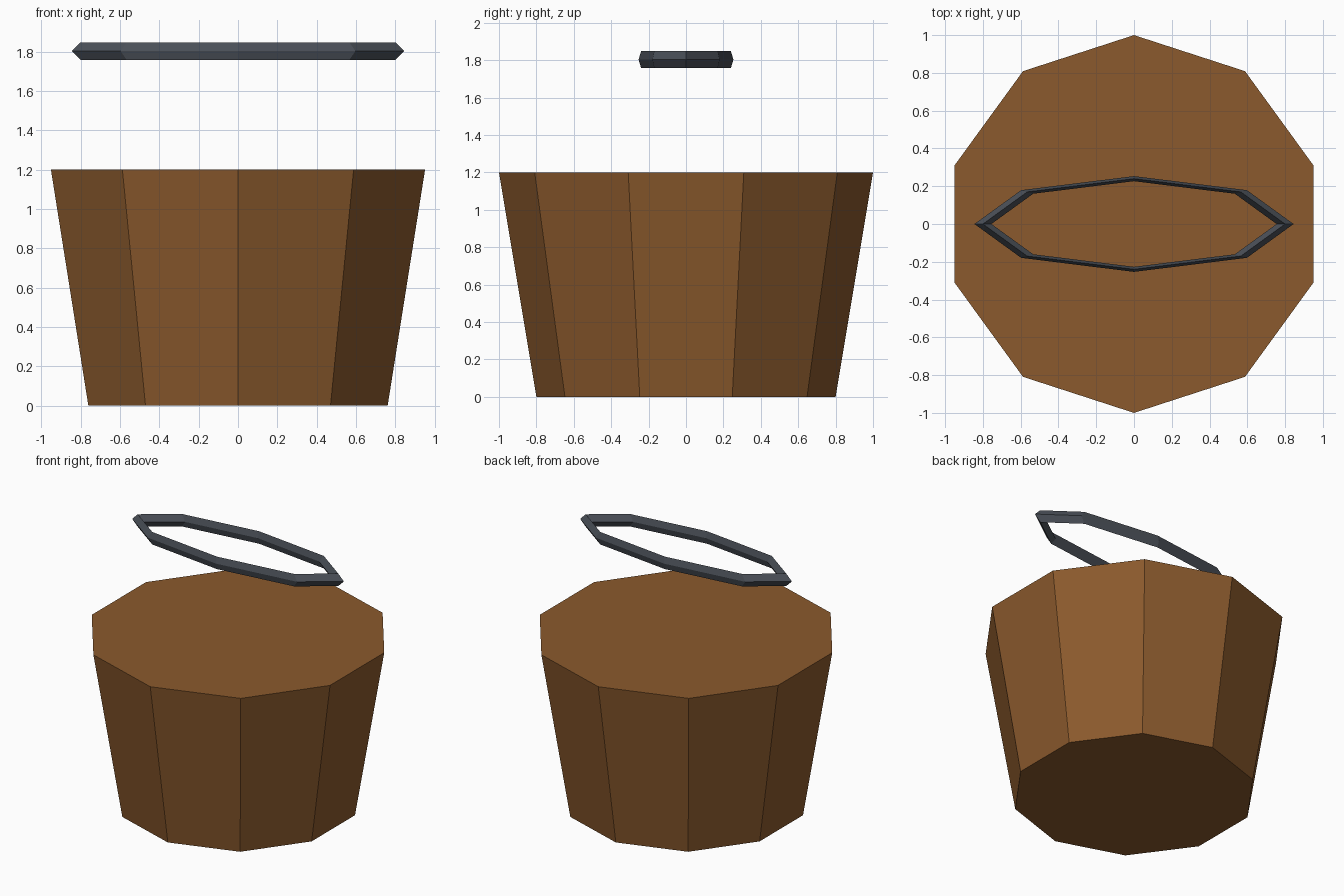
import bpy

if "Cube" in bpy.data.objects:
    bpy.data.objects.remove(bpy.data.objects["Cube"], do_unlink=True)


def make_material(name, rgb):
    mat = bpy.data.materials.new(name)
    mat.use_nodes = True
    mat.diffuse_color = (*rgb, 1)
    mat.node_tree.nodes["Principled BSDF"].inputs["Base Color"].default_value = (*rgb, 1)
    return mat


def finish(name, mat):
    obj = bpy.context.object
    obj.name = obj.data.name = name
    obj.data.materials.append(mat)
    return obj


wood = make_material("brown_wood", (0.258, 0.102, 0.026))
iron = make_material("dark_iron", (0.069, 0.080, 0.098))

# Tapered ten-sided bucket body, closed at both ends
bpy.ops.mesh.primitive_cone_add(vertices=10, radius1=0.8, radius2=1.0,
                                depth=1.2, location=(0, 0, 0.6))
finish("bucket_body", wood)

# Floating handle: a flattened low-poly ring with a diamond section
bpy.ops.mesh.primitive_torus_add(major_segments=8, minor_segments=4,
                                 major_radius=0.8, minor_radius=0.045,
                                 location=(0, 0, 1.803))
handle = finish("handle", iron)
handle.scale.y = 0.3
for poly in handle.data.polygons:
    poly.use_smooth = False
